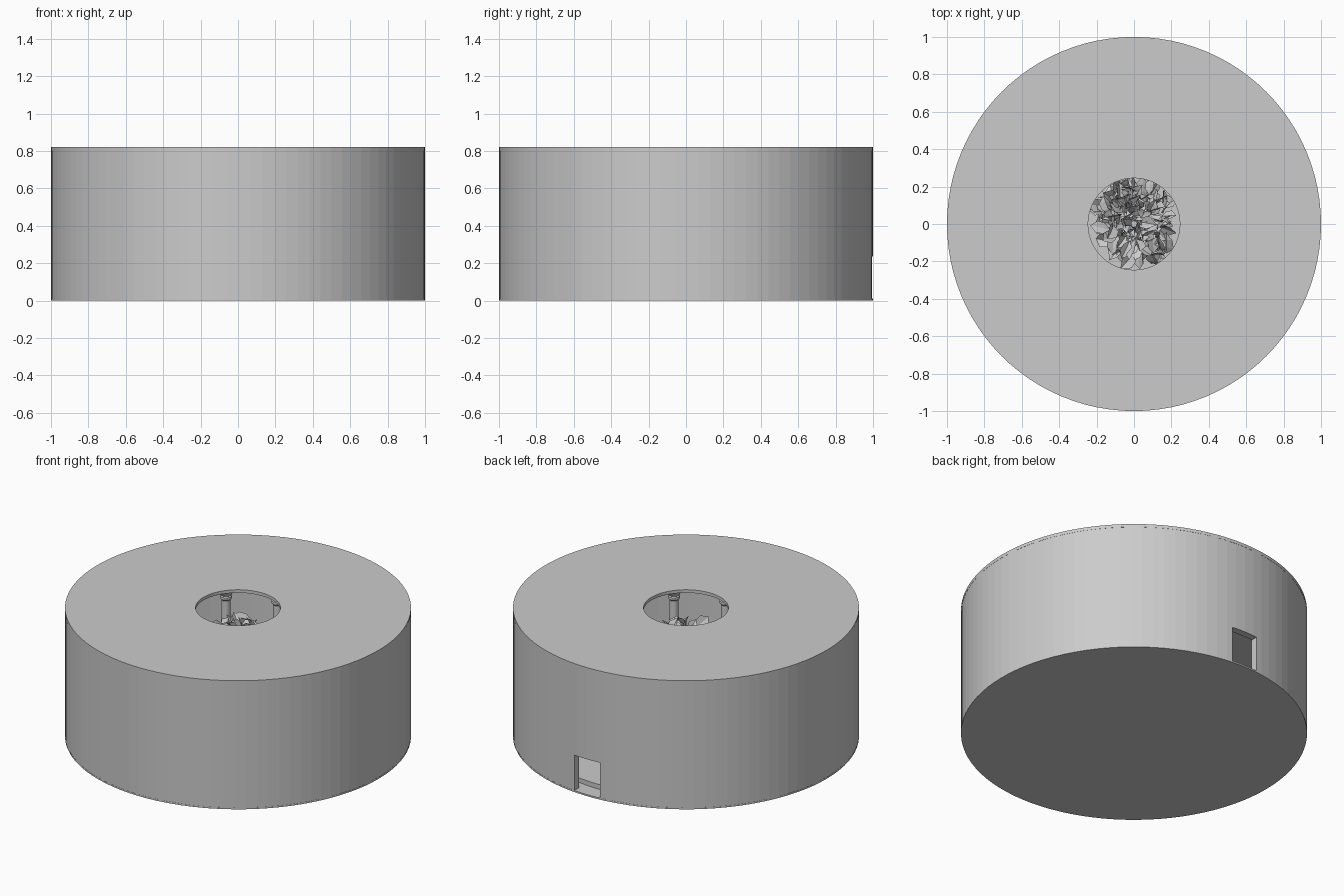
import bpy, bmesh, math, random
from mathutils import Vector, Matrix

if "Cube" in bpy.data.objects:
    bpy.data.objects.remove(bpy.data.objects["Cube"])

random.seed(4)
SEG = 96


def mesh_object(name, bm):
    bmesh.ops.recalc_face_normals(bm, faces=bm.faces)
    me = bpy.data.meshes.new(name)
    bm.to_mesh(me)
    bm.free()
    ob = bpy.data.objects.new(name, me)
    bpy.context.collection.objects.link(ob)
    return ob


def lathe(name, profile, seg=SEG, loc=(0, 0, 0), closed=False):
    """Revolve (radius, z) points; open profiles get end caps."""
    bm = bmesh.new()
    rings = []
    for r, z in profile:
        rings.append([bm.verts.new((r * math.cos(2 * math.pi * i / seg) + loc[0],
                                    r * math.sin(2 * math.pi * i / seg) + loc[1],
                                    z + loc[2])) for i in range(seg)])
    n = len(rings)
    for k in range(n if closed else n - 1):
        a, b = rings[k], rings[(k + 1) % n]
        for i in range(seg):
            j = (i + 1) % seg
            bm.faces.new((a[i], a[j], b[j], b[i]))
    if not closed:
        bm.faces.new(rings[0])
        bm.faces.new(rings[-1])
    return mesh_object(name, bm)


def tube_profile(r0, r1, z0, z1):
    return [(r1, z0), (r1, z1), (r0, z1), (r0, z0)]


# shell: floor slab, round wall, roof with an open eye
lathe("floor", [(1.0, 0), (1.0, 0.01)])
wall = lathe("wall", tube_profile(0.955, 0.999, 0.01, 0.80), closed=True)
lathe("roof", tube_profile(0.245, 1.0, 0.80, 0.82), closed=True)

# doorway at the back
bm = bmesh.new()
bmesh.ops.create_cube(bm, size=1, matrix=Matrix.Translation((0, 0.98, 0.115)) @ Matrix.Diagonal((0.18, 0.3, 0.24, 1)))
cutter = mesh_object("door_cutter", bm)
cutter.hide_render = True
cutter.hide_set(True)
cut = wall.modifiers.new("door", "BOOLEAN")
cut.operation = "DIFFERENCE"
cut.solver = "EXACT"
cut.object = cutter

# raised inner floor
lathe("dais", [(0.90, 0.01), (0.90, 0.04)])

# ring of columns around the eye
column = [(0.055, 0.04), (0.055, 0.07), (0.042, 0.08), (0.032, 0.10), (0.027, 0.69),
          (0.036, 0.70), (0.036, 0.715), (0.03, 0.72), (0.052, 0.755), (0.052, 0.80)]
for i in range(8):
    a = math.radians(45 * i)
    lathe(f"column_{i + 1}", column, 16, (0.40 * math.cos(a), 0.40 * math.sin(a), 0))

# tree trunk with a few boughs
lathe("tree_trunk", [(0.055, 0.04), (0.035, 0.10), (0.028, 0.30), (0.018, 0.55)], 10)
for i in range(6):
    a = i * math.pi / 3
    curve = bpy.data.curves.new("bough", "CURVE")
    curve.dimensions = "3D"
    curve.bevel_depth = 0.009
    curve.bevel_resolution = 1
    sp = curve.splines.new("POLY")
    sp.points.add(2)
    for p, (r, z) in zip(sp.points, [(0, 0.32 + 0.02 * i), (0.09, 0.45), (0.17, 0.58)]):
        p.co = (r * math.cos(a), r * math.sin(a), z, 1)
    bpy.context.collection.objects.link(bpy.data.objects.new(f"bough_{i + 1}", curve))

# crown of folded leaves
bm = bmesh.new()
outline = [(-0.5, 0), (-0.2, 0.26), (0.18, 0.3), (0.5, 0)]
for _ in range(230):
    d = Vector((random.gauss(0, 1), random.gauss(0, 1), random.gauss(0.25, 1))).normalized()
    r = random.uniform(0.45, 1)
    pos = Vector((d.x * 0.23 * r, 0.015 + d.y * 0.23 * r, 0.54 + d.z * 0.18 * r))
    aim = (d + Vector([random.uniform(-0.8, 0.8) for _ in range(3)])).normalized()
    rot = aim.to_track_quat("X", "Z").to_matrix().to_4x4() @ Matrix.Rotation(random.uniform(-1.4, 1.4), 4, "X")
    m = Matrix.Translation(pos) @ rot @ Matrix.Scale(random.uniform(0.08, 0.13), 4)
    bend = random.uniform(0.05, 0.2)
    mid = [bm.verts.new(m @ Vector((x, 0, -bend * x * x * 2))) for x, _ in outline]
    for s in (1, -1):
        side = [bm.verts.new(m @ Vector((x, s * y, bend - bend * x * x * 2))) for x, y in outline[1:3]]
        bm.faces.new((mid[0], mid[1], side[0]))
        bm.faces.new((mid[1], mid[2], side[1], side[0]))
        bm.faces.new((mid[2], mid[3], side[1]))
mesh_object("tree_leaves", bm)
